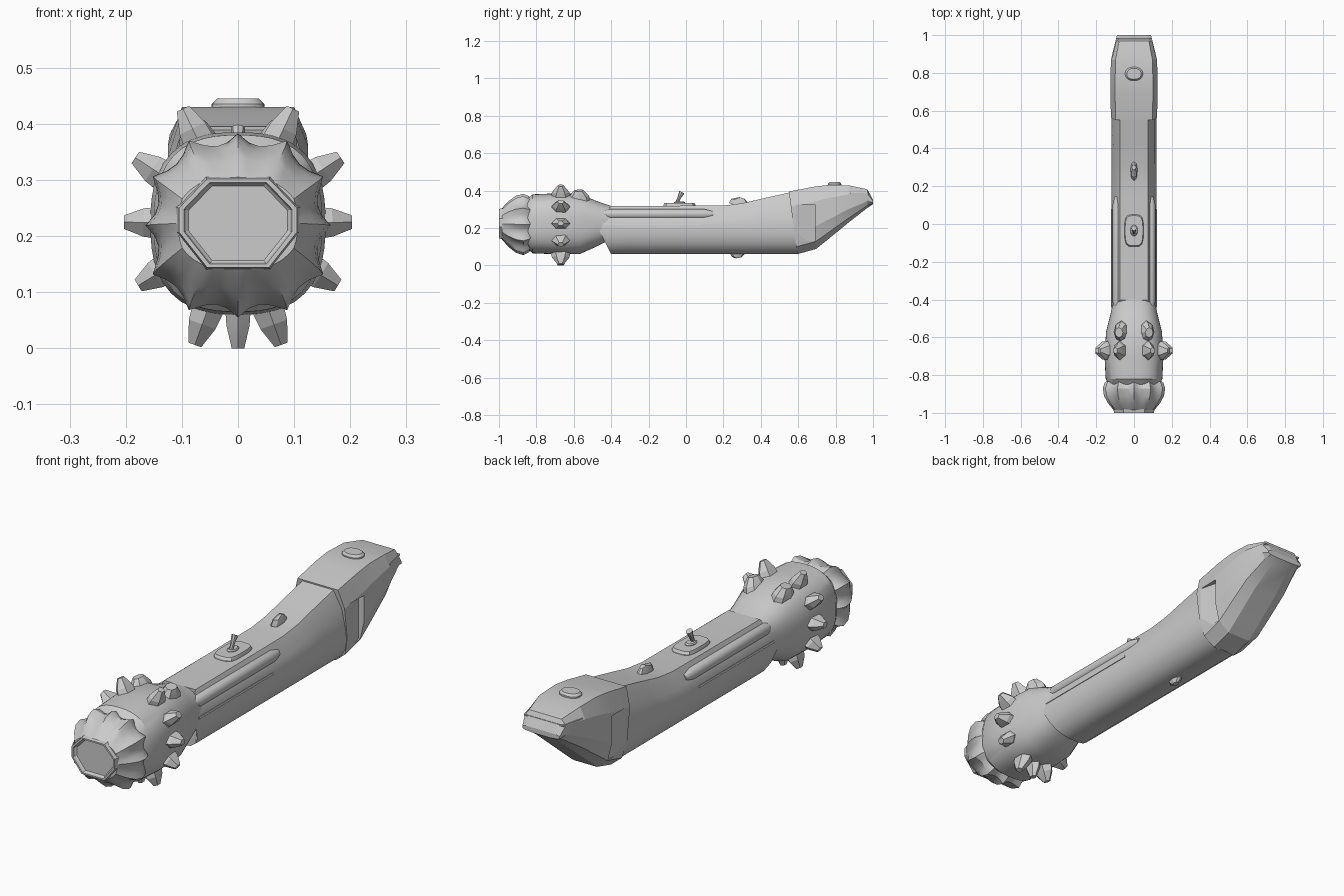
import bpy, bmesh, math
from mathutils import Vector, Matrix

cube = bpy.data.objects.get("Cube")
if cube:
    bpy.data.objects.remove(cube, do_unlink=True)

grey = bpy.data.materials.new("plain_grey")
grey.use_nodes = True
colour = (0.6, 0.6, 0.6, 1)
grey.diffuse_color = colour
grey.node_tree.nodes["Principled BSDF"].inputs["Base Color"].default_value = colour


def finish(name, bm, smooth=30):
    bmesh.ops.recalc_face_normals(bm, faces=bm.faces)
    mesh = bpy.data.meshes.new(name)
    bm.to_mesh(mesh)
    bm.free()
    mesh.materials.append(grey)
    ob = bpy.data.objects.new(name, mesh)
    bpy.context.collection.objects.link(ob)
    bpy.ops.object.select_all(action='DESELECT')
    ob.select_set(True)
    bpy.context.view_layer.objects.active = ob
    if smooth:
        bpy.ops.object.shade_smooth_by_angle(angle=math.radians(smooth))
    return ob


def loft(name, rings, smooth=30):
    """Skin a list of equal-length point rings and cap both ends."""
    bm = bmesh.new()
    rows = [[bm.verts.new(p) for p in ring] for ring in rings]
    n = len(rows[0])
    for a, b in zip(rows, rows[1:]):
        for i in range(n):
            j = (i + 1) % n
            bm.faces.new((a[i], a[j], b[j], b[i]))
    bm.faces.new(rows[0])
    bm.faces.new(rows[-1])
    return finish(name, bm, smooth)


def mirrored(half):
    return half + [(-x, z) for x, z in reversed(half)]


def rounded(y, hx, z0, z1, flute=0.0, n=48):
    """Squarish oval section with twelve optional scallops."""
    ring = []
    for i in range(n):
        a = 2 * math.pi * i / n
        c, s = math.cos(a), math.sin(a)
        r = (abs(c) ** 2.6 + abs(s) ** 2.6) ** (-1 / 2.6)
        r *= 1 - 0.13 * flute * abs(math.sin(6 * a)) ** 0.8
        ring.append((hx * r * c, y, (z0 + z1) / 2 + (z1 - z0) / 2 * r * s))
    return ring


def stud(name, base, tip, r0, r1, sides=6, stretch=1.6):
    """Tapered stud from base to tip, stretched along the length of the model."""
    base, tip = Vector(base), Vector(tip)
    d = (tip - base).normalized()
    u = Vector((0, 1, 0))
    u = (u - d * u.dot(d)).normalized()
    w = d.cross(u)
    rings = []
    for f, r in ((0, r0), (0.55, r0 * 0.72 + r1 * 0.28), (1, r1)):
        c = base.lerp(tip, f)
        k = stretch if f < 1 else 1.2
        rings.append([c + u * (r * k * math.cos(2 * math.pi * i / sides))
                      + w * (r * math.sin(2 * math.pi * i / sides)) for i in range(sides)])
    return loft(name, rings, 20)


# Head shell, tapering back into the handle
loft("head_shell", [rounded(*s) for s in (
    (-0.85, 0.135, 0.09, 0.355), (-0.82, 0.15, 0.065, 0.38),
    (-0.70, 0.156, 0.06, 0.385), (-0.57, 0.148, 0.06, 0.383),
    (-0.48, 0.125, 0.10, 0.345), (-0.40, 0.108, 0.14, 0.318),
    (-0.34, 0.09, 0.16, 0.31))])

# Scalloped dome in front of the head
loft("scalloped_dome", [rounded(*s) for s in (
    (-0.985, 0.108, 0.14, 0.305, 0.1), (-0.95, 0.137, 0.10, 0.343, 0.6),
    (-0.91, 0.159, 0.068, 0.372, 1), (-0.87, 0.165, 0.055, 0.383, 1),
    (-0.84, 0.155, 0.07, 0.37, 1), (-0.825, 0.135, 0.09, 0.35, 0.6))])

# Octagonal bezel with a recessed flat lens
octagon = mirrored([(0.055, 0.08), (0.105, 0.028), (0.105, -0.015), (0.055, -0.078)])
loft("lens_bezel", [[(x * k, y, 0.222 + z * k) for x, z in octagon]
                    for k, y in ((1.1, -0.95), (1.03, -0.985), (1, -1),
                                 (0.92, -1), (0.89, -0.99), (0.84, -0.985))], 10)

# Ring of studs around the head
for side, label in ((1, "left"), (-1, "right")):
    for i, (x, z) in enumerate(((0.098, 0.427), (0.183, 0.34), (0.203, 0.225),
                                (0.178, 0.112), (0.077, 0.006))):
        base = Vector((0, -0.67, 0.22)).lerp(Vector((x * side, -0.67, z)), 0.62)
        stud(f"head_stud_{label}_{i + 1}", base, (x * side, -0.67, z), 0.035, 0.014)
    stud(f"rear_stud_{label}", (0.06 * side, -0.57, 0.33),
         (0.08 * side, -0.575, 0.4), 0.042, 0.022, 8, 1.5)
stud("head_stud_bottom", (0, -0.67, 0.09), (0, -0.67, 0), 0.028, 0.013)


# Handle, with a pointed front edge on each side
def handle_ring(y, top, pointed=False):
    half = [(0.075, top), (0.108, 0.255 + (top - 0.32) * 0.8), (0.118, 0.22), (0.118, 0.17),
            (0.107, 0.125), (0.085, 0.09), (0.055, 0.068), (0.02, 0.06)]
    ring = []
    for x, z in mirrored(half):
        reach = 0.16 if z < 0.22 else 0.1
        shift = 0.08 * (1 - abs(z - 0.22) / reach) if pointed else 0
        ring.append((x, y - shift, z))
    return ring


loft("handle", [handle_ring(-0.40, 0.318, True), handle_ring(-0.30, 0.318),
                handle_ring(0.20, 0.32), handle_ring(0.30, 0.332),
                handle_ring(0.42, 0.36), handle_ring(0.60, 0.40)])

# Side rails with tapered ends
for side, label in ((1, "left"), (-1, "right")):
    rings = []
    for y, k in ((-0.46, 0.5), (-0.41, 1), (0.10, 1), (0.145, 0.55)):
        rings.append([(side * (0.09 + 0.024 * k * math.cos(i * math.pi / 5)), y,
                       0.275 + 0.027 * k * math.sin(i * math.pi / 5)) for i in range(10)])
    loft(f"side_rail_{label}", rings, 40)
    loft(f"rail_ledge_{label}", [[(side * x, y, z) for x, z in
                                  ((0.09, 0.215), (0.121, 0.215), (0.119, 0.223), (0.09, 0.226))]
                                 for y in (-0.44, 0.08)], 0)


# Tail cap, swept up and narrowed at the back
def cap_ring(y, hx, bot, top, slant=0.0):
    h = top - bot
    half = [(hx * 0.8, top), (hx, top - 0.24 * h), (hx, bot + 0.36 * h),
            (hx * 0.85, bot + 0.12 * h), (hx * 0.45, bot)]
    return [(x, y + slant * (top - z) / h, z) for x, z in mirrored(half)]


cap = loft("tail_cap", [cap_ring(0.55, 0.122, 0.06, 0.395, 0.045),
                        cap_ring(0.68, 0.125, 0.088, 0.42, 0.015),
                        cap_ring(0.76, 0.125, 0.14, 0.43),
                        cap_ring(0.87, 0.122, 0.23, 0.428),
                        cap_ring(0.97, 0.098, 0.308, 0.407),
                        cap_ring(1.0, 0.09, 0.328, 0.35)], 15)

# Wedge recesses on both sides of the cap
for side in (1, -1):
    outline = ((0.15, 0.57), (0.123, 0.585), (0.098, 0.69), (0.15, 0.69))
    cutter = loft("recess_cutter", [[(side * x, y, z) for x, y in outline]
                                    for z in (0.13, 0.325)], 0)
    cutter.hide_render = True
    mod = cap.modifiers.new("recess", 'BOOLEAN')
    mod.operation = 'DIFFERENCE'
    mod.solver = 'EXACT'
    mod.object = cutter
    bpy.ops.object.select_all(action='DESELECT')
    cap.select_set(True)
    bpy.context.view_layer.objects.active = cap
    bpy.ops.object.modifier_apply(modifier=mod.name)
    bpy.data.objects.remove(cutter, do_unlink=True)

# Thin lip wrapping round the end of the cap
path = [(0.118, 0.88), (0.094, 0.982), (-0.094, 0.982), (-0.118, 0.88)]
loft("tail_lip", [[(x * k, y + dy, z) for k, dy, z in
                   ((0.9, -0.015, 0.388), (1.01, 0, 0.388), (1.01, 0, 0.382), (0.9, -0.015, 0.382))]
                  for x, y in path], 0)


# Low round-cornered plates: switch base and tail button
def plate(name, y, hx, hy, z0, z1, power, top_scale):
    rings = []
    for k, z in ((1, z0), (1, z0 + (z1 - z0) * 0.6), (top_scale, z1)):
        ring = []
        for i in range(24):
            c, s = math.cos(math.pi * i / 12), math.sin(math.pi * i / 12)
            r = k * (abs(c) ** power + abs(s) ** power) ** (-1 / power)
            ring.append((hx * r * c, y + hy * r * s, z))
        rings.append(ring)
    return loft(name, rings)


plate("switch_base", -0.035, 0.05, 0.085, 0.31, 0.334, 4, 0.93)
plate("switch_socket", -0.035, 0.02, 0.03, 0.33, 0.341, 2, 0.8)
plate("tail_button", 0.795, 0.047, 0.036, 0.42, 0.445, 2.3, 0.8)

# Switch lever leaning back
stud("switch_lever", (0, -0.052, 0.33), (0, -0.022, 0.392), 0.008, 0.013, 8, 1)

# Small fins above and below the handle
stud("top_fin", (0, 0.285, 0.315), (0, 0.30, 0.361), 0.02, 0.011, 8, 3)
stud("bottom_fin", (0, 0.275, 0.07), (0, 0.28, 0.04), 0.02, 0.012, 8, 2)
